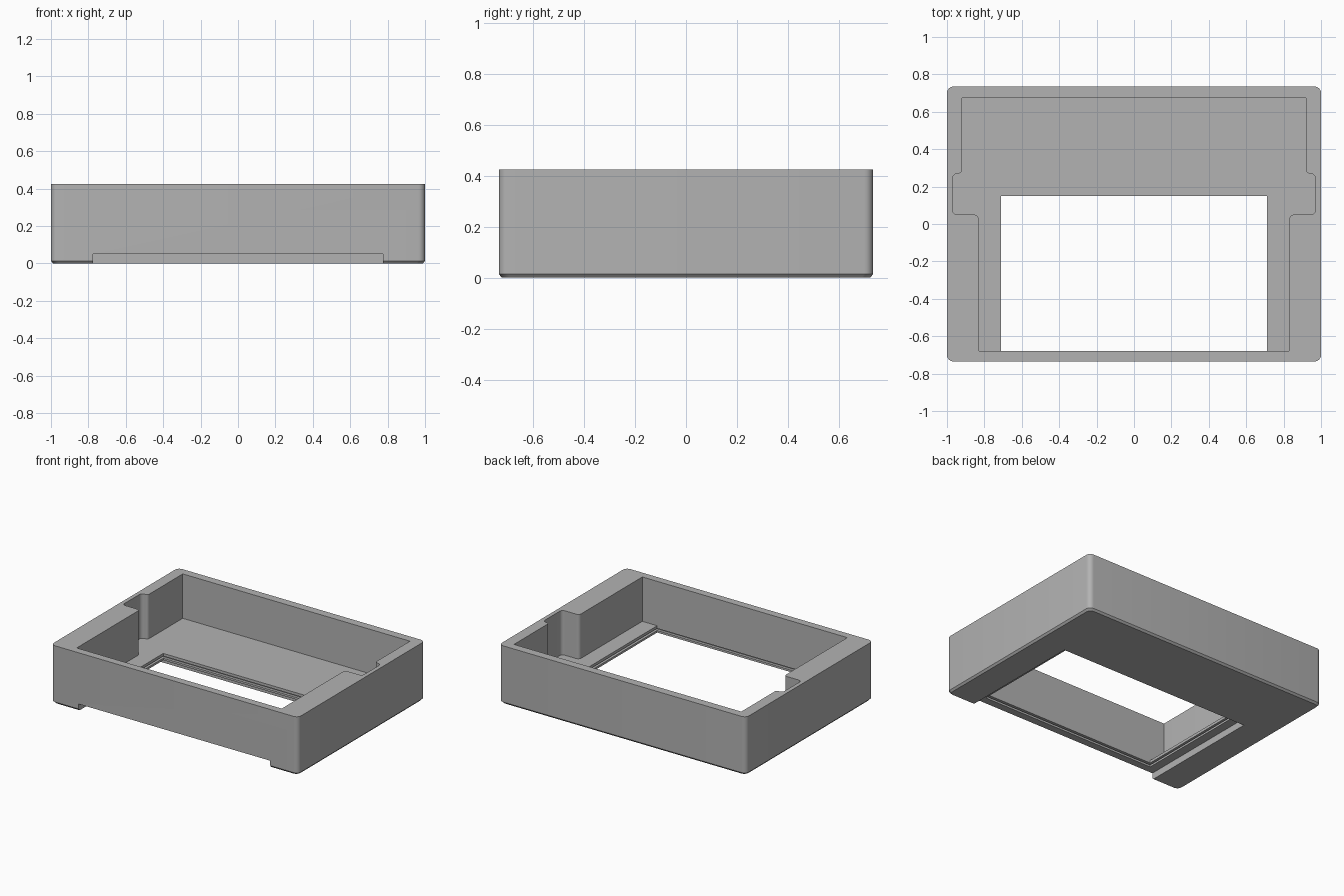
import bpy, bmesh, math
from mathutils import Vector

cube = bpy.data.objects.get("Cube")
if cube:
    bpy.data.objects.remove(cube, do_unlink=True)

W, D, H = 1.0, 0.735, 0.425      # half width, half depth, height
FLOOR, LEDGE = 0.10, 0.05

grey = bpy.data.materials.new("plain grey")
grey.use_nodes = True
colour = (0.45, 0.45, 0.45, 1)
grey.diffuse_color = colour
grey.node_tree.nodes["Principled BSDF"].inputs["Base Color"].default_value = colour


def rounded(corners, steps=6):
    """Round each (x, y, radius) right-angled corner of an outline."""
    out = []
    for i, (x, y, r) in enumerate(corners):
        p = Vector((x, y))
        if r == 0:
            out.append(p)
            continue
        u = (Vector(corners[i - 1][:2]) - p).normalized()
        v = (Vector(corners[(i + 1) % len(corners)][:2]) - p).normalized()
        for k in range(steps + 1):
            t = math.pi / 2 * k / steps
            out.append(p + r * (u + v) - r * (v * math.cos(t) + u * math.sin(t)))
    return out


def rectangle(x, y0, y1, r=0):
    return rounded([(x, y1, r), (-x, y1, r), (-x, y0, r), (x, y0, r)])


def prism(name, outline, levels):
    """Stack the outline at each (z, inset) level into a closed solid."""
    bm = bmesh.new()
    rings = []
    for z, inset in levels:
        sx, sy = 1 - inset / W, 1 - inset / D
        rings.append([bm.verts.new((p.x * sx, p.y * sy, z)) for p in outline])
    n = len(outline)
    for low, high in zip(rings, rings[1:]):
        for i in range(n):
            j = (i + 1) % n
            bm.faces.new((low[i], low[j], high[j], high[i]))
    bm.faces.new(rings[0][::-1])
    bm.faces.new(rings[-1])
    bmesh.ops.recalc_face_normals(bm, faces=bm.faces)
    mesh = bpy.data.meshes.new(name)
    bm.to_mesh(mesh)
    bm.free()
    obj = bpy.data.objects.new(name, mesh)
    bpy.context.collection.objects.link(obj)
    mesh.materials.append(grey)
    return obj


def cut(target, cutter):
    bpy.context.view_layer.objects.active = target
    mod = target.modifiers.new("cut", 'BOOLEAN')
    mod.operation = 'DIFFERENCE'
    mod.solver = 'EXACT'
    mod.object = cutter
    bpy.ops.object.modifier_apply(modifier=mod.name)
    bpy.data.objects.remove(cutter, do_unlink=True)


# Outer shell with rounded corners and a chamfered bottom edge
housing = prism("housing", rectangle(W, -D, D, 0.035),
                [(0, 0.012), (0.014, 0), (H, 0)])

# Open-topped cavity with a side pocket on each side
half = [(0.83, -0.68, 0), (0.83, 0.05, 0.025), (0.97, 0.05, 0.025),
        (0.97, 0.27, 0.028), (0.92, 0.27, 0.02), (0.92, 0.675, 0)]
mirrored = [(-x, y, r) for x, y, r in reversed(half)]
cut(housing, prism("cavity_cutter", rounded(half + mirrored),
                   [(FLOOR, 0), (H + 0.2, 0)]))

# Window through the floor
cut(housing, prism("window_cutter", rectangle(0.71, -0.68, 0.15),
                   [(-0.1, 0), (FLOOR + 0.05, 0)]))

# Thin groove around the window
cut(housing, prism("groove_cutter", rectangle(0.73, -0.70, 0.17),
                   [(0.065, 0), (0.08, 0)]))

# Recess under the floor, open to the front for a sliding panel
cut(housing, prism("recess_cutter", rectangle(0.775, -D - 0.2, 0.207),
                   [(-0.1, 0), (LEDGE, 0)]))

# Smooth the rounded corners, keep the other edges sharp
bpy.ops.object.select_all(action='DESELECT')
housing.select_set(True)
bpy.context.view_layer.objects.active = housing
bpy.ops.object.shade_smooth_by_angle(angle=math.radians(30))
